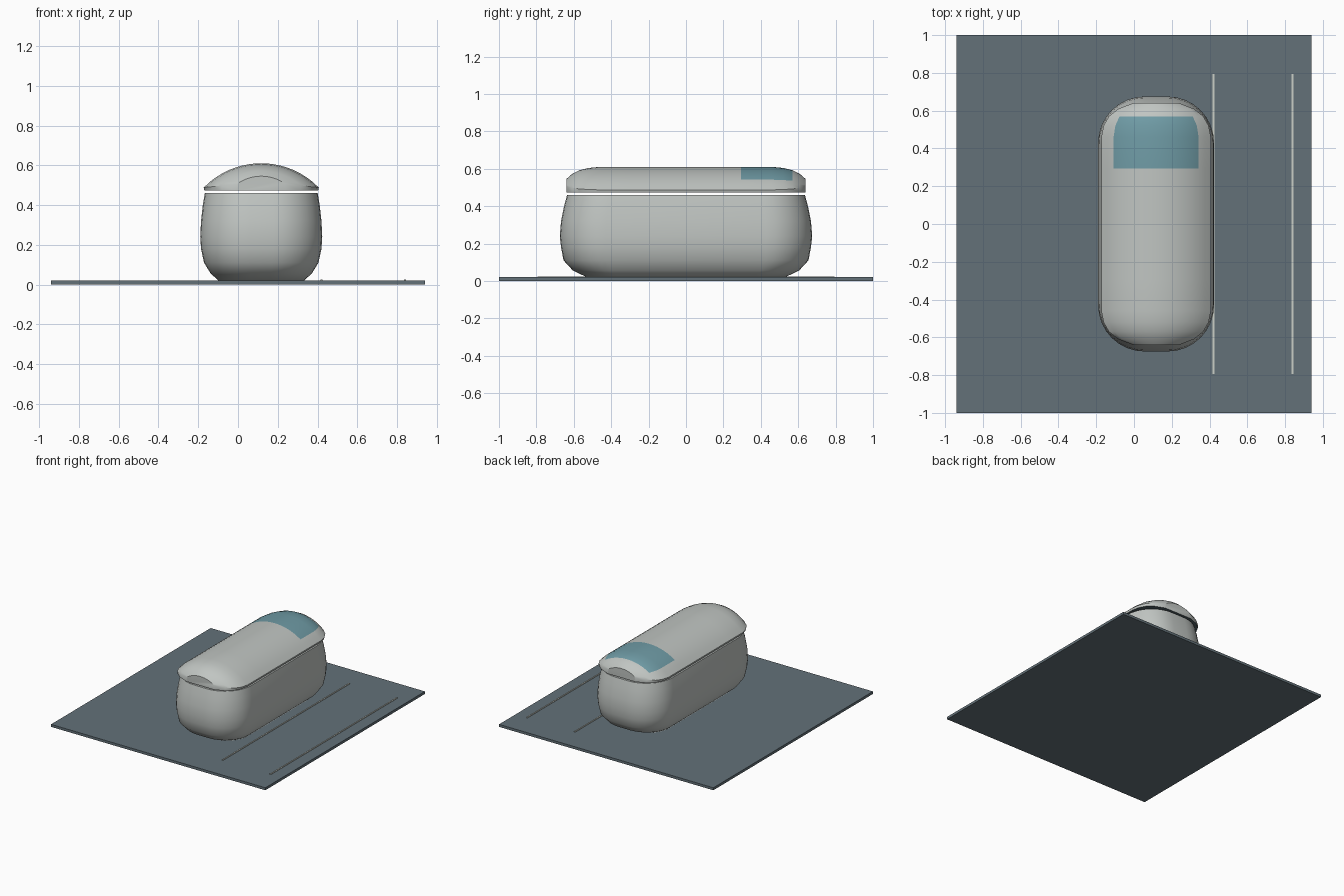
import bpy, bmesh, math

if "Cube" in bpy.data.objects:
    bpy.data.objects.remove(bpy.data.objects["Cube"])

CX = 0.117  # the pod sits right of the pad centre


def material(name, rgb):
    m = bpy.data.materials.new(name)
    m.diffuse_color = (*rgb, 1)
    m.use_nodes = True
    m.node_tree.nodes["Principled BSDF"].inputs["Base Color"].default_value = m.diffuse_color
    return m


shell = material("pale grey shell", (0.53, 0.56, 0.54))
slate = material("slate pad", (0.125, 0.165, 0.19))
glass = material("teal glass", (0.16, 0.33, 0.38))
paint = material("pale line paint", (0.60, 0.63, 0.57))
dark = material("dark underside", (0.08, 0.12, 0.135))


def finish(bm, name, mats, smooth=None):
    bmesh.ops.recalc_face_normals(bm, faces=bm.faces[:])
    me = bpy.data.meshes.new(name)
    bm.to_mesh(me)
    bm.free()
    ob = bpy.data.objects.new(name, me)
    bpy.context.collection.objects.link(ob)
    for m in mats:
        me.materials.append(m)
    if smooth:
        bpy.ops.object.select_all(action='DESELECT')
        ob.select_set(True)
        bpy.context.view_layer.objects.active = ob
        bpy.ops.object.shade_smooth_by_angle(angle=math.radians(smooth))
    return ob


def box(name, lo, hi, mat):
    bm = bmesh.new()
    bmesh.ops.create_cube(bm, size=1)
    for v in bm.verts:
        v.co = [(a + b) / 2 + c * (b - a) for a, b, c in zip(lo, hi, v.co)]
    return finish(bm, name, [mat])


def loft(bm, sections):
    """Skin closed rings and cap both ends; returns rows of side faces and the caps."""
    rings = [[bm.verts.new(p) for p in s] for s in sections]
    n = len(rings[0])
    rows = [[bm.faces.new((a[i], a[(i + 1) % n], b[(i + 1) % n], b[i])) for i in range(n)]
            for a, b in zip(rings, rings[1:])]
    return rows, [bm.faces.new(rings[0]), bm.faces.new(rings[-1])]


# Ground pad and two painted lines
box("ground_pad", (-0.94, -1, 0), (0.94, 1, 0.02), slate)
for side, x in (("left", 0.42), ("right", 0.84)):
    box("bay_line_" + side, (x - 0.005, -0.795, 0.02), (x + 0.005, 0.795, 0.025), paint)


# Pod body: stacked rounded rectangles
def rounded_ring(hx, hy, z, r, steps=8):
    pts = []
    for q, (sx, sy) in enumerate(((1, 1), (-1, 1), (-1, -1), (1, -1))):
        for k in range(steps + 1):
            a = math.pi / 2 * (q + k / steps)
            pts.append((CX + sx * (hx - r) + r * math.cos(a),
                        sy * (hy - r) + r * math.sin(a), z))
    return pts


bm = bmesh.new()
profile = [(0.215, 0.53, 0.02), (0.255, 0.605, 0.056), (0.288, 0.655, 0.11),
           (0.303, 0.668, 0.18), (0.307, 0.675, 0.24), (0.303, 0.668, 0.32),
           (0.294, 0.652, 0.40), (0.284, 0.636, 0.46)]
loft(bm, [rounded_ring(hx, hy, z, hx * 0.80) for hx, hy, z in profile])
finish(bm, "pod_body", [shell], 40)

# Lid: arched sections along y, with the window as coloured faces
ARC = 18  # faces across the arch
EDGE = 2  # faces outside the window on each side


def arch(y, w, spring, top):
    h = top - spring
    radius = (w * w + h * h) / (2 * h)
    win = w * 0.776
    xs = [-w, -(w + win) / 2]
    xs += [-win + 2 * win * k / (ARC - 2 * EDGE) for k in range(ARC - 2 * EDGE + 1)]
    xs += [(w + win) / 2, w]
    pts = [(CX + x, y, top - radius + math.sqrt(max(radius * radius - x * x, 0))) for x in xs]
    return pts + [(CX + w * 0.985, y, 0.472), (CX - w * 0.985, y, 0.472)]


half = [(0.295, 0.290, 0.487, 0.610), (0.46, 0.290, 0.487, 0.610),
        (0.52, 0.278, 0.489, 0.604), (0.57, 0.250, 0.492, 0.592),
        (0.61, 0.200, 0.498, 0.571), (0.64, 0.122, 0.506, 0.545)]
stations = [(-y, w, s, t) for y, w, s, t in reversed(half)] + half
bm = bmesh.new()
rows, caps = loft(bm, [arch(*s) for s in stations])
for row in rows:
    yc = row[0].calc_center_median().y
    row[ARC + 1].material_index = 2  # underside
    if 0.295 < yc < 0.57:
        for f in row[EDGE:ARC - EDGE]:
            f.material_index = 1
finish(bm, "pod_lid", [shell, glass, dark], 35)
